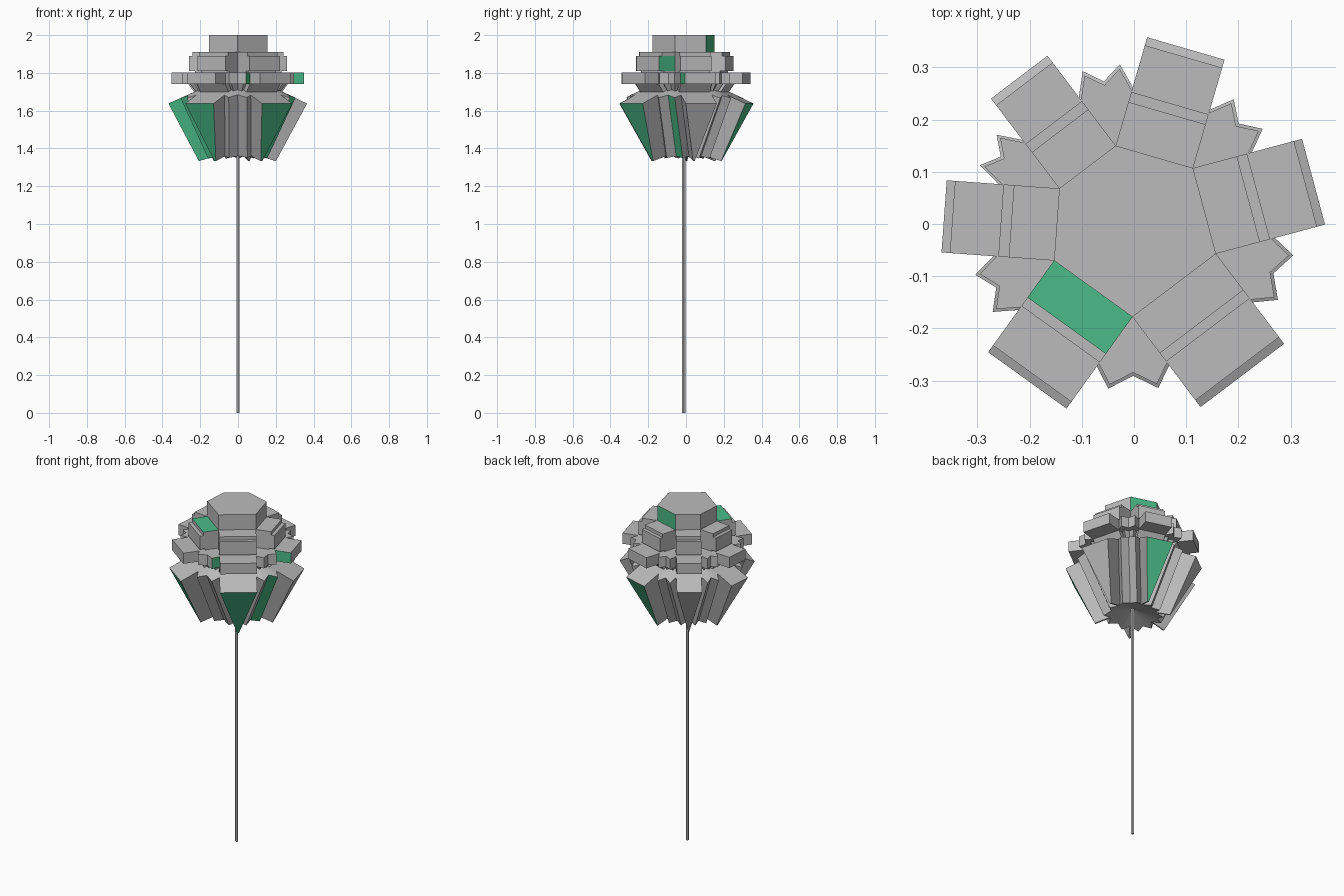
import bpy, bmesh
from mathutils import Vector

if "Cube" in bpy.data.objects:
    bpy.data.objects.remove(bpy.data.objects["Cube"])

# Irregular six-sided core (counter-clockwise) and stem axis
CORE = [Vector(p) for p in ((-.003, -.178), (.157, -.057), (.113, .107),
                            (-.035, .15), (-.143, .068), (-.153, -.07))]
AXIS = Vector((0, -.012))
N = len(CORE)
DIRS = []
for i in range(N):
    e = (CORE[(i + 1) % N] - CORE[i]).normalized()
    DIRS.append(Vector((e.y, -e.x)))


def ring(z, flap, wedge, tilt=0, scale=1):
    """Outline: core sides pushed out by flap, notched wedges at the corners."""
    hexa = [AXIS + (p - AXIS) * scale for p in CORE]
    out = []
    for i in range(N):
        v, a, b = hexa[i], DIRS[i - 1], DIRS[i]
        s, t, u, n = (k * wedge for k in (.11, .118, .042, .066))
        pts = [(v, a * s), (v, a * t + b * u), (v, (a + b) * n),
               (v, b * t + a * u), (v, b * s),
               (v, b * flap), (hexa[(i + 1) % N], b * flap)]
        for base, off in pts:
            p = base + off
            out.append((p.x, p.y, z - tilt * off.length))
    return out


def loft(name, rings, green=()):
    """Skin consecutive rings and cap both ends."""
    bm = bmesh.new()
    rows = [[bm.verts.new(p) for p in r] for r in rings]
    m = len(rows[0])
    for k in range(len(rows) - 1):
        for j in range(m):
            j2 = (j + 1) % m
            f = bm.faces.new((rows[k][j], rows[k + 1][j],
                              rows[k + 1][j2], rows[k][j2]))
            f.material_index = int((k, j // 7, j % 7) in green)
    bm.faces.new(rows[0])
    bm.faces.new(rows[-1][::-1])
    bmesh.ops.remove_doubles(bm, verts=bm.verts, dist=1e-5)
    bmesh.ops.dissolve_degenerate(bm, edges=bm.edges, dist=1e-5)
    bmesh.ops.recalc_face_normals(bm, faces=bm.faces)
    me = bpy.data.meshes.new(name)
    bm.to_mesh(me)
    bm.free()
    ob = bpy.data.objects.new(name, me)
    bpy.context.collection.objects.link(ob)
    return ob


# Flower head: stepped tiers from the crown down to the tapering petals
head = [
    ring(2.0, 0, 0), ring(1.91, 0, 0),                    # crown
    ring(1.91, .087, 0), ring(1.89, .087, 0),             # upper step
    ring(1.89, .107, 0), ring(1.81, .107, 0),             # second tier
    ring(1.81, .075, 0), ring(1.803, .075, 0),
    ring(1.803, .2, 1), ring(1.74, .2, 1),                # wide tier
    ring(1.74, .11, .7), ring(1.735, .08, .5, .45),       # neck
    ring(1.735, .216, 1.06, .45),                         # petal rims
    ring(1.395, .2, 1.06, .31, .05),                      # petal tips
    ring(1.395, 0, 0, 0, .05),                            # underside
]
# Accent faces: (band, corner, segment)
accents = {(0, 2, 5), (1, 5, 5), (4, 0, 6), (8, 1, 4), (8, 0, 3),
           (12, 5, 5), (12, 0, 5), (12, 2, 5), (12, 4, 6), (12, 5, 1),
           (12, 1, 2)}
flower = loft("flower_head", head, accents)
grey = bpy.data.materials.new("grey")
grey.diffuse_color = (.5, .5, .5, 1)
grey.use_nodes = True
grey.node_tree.nodes["Principled BSDF"].inputs["Base Color"].default_value = grey.diffuse_color
green = bpy.data.materials.new("green")
green.diffuse_color = (.07, .5, .25, 1)
green.use_nodes = True
green.node_tree.nodes["Principled BSDF"].inputs["Base Color"].default_value = green.diffuse_color
flower.data.materials.append(grey)
flower.data.materials.append(green)

# Thin six-sided stem
loft("stem", [ring(1.395, 0, 0, 0, .05), ring(0, 0, 0, 0, .05)])
